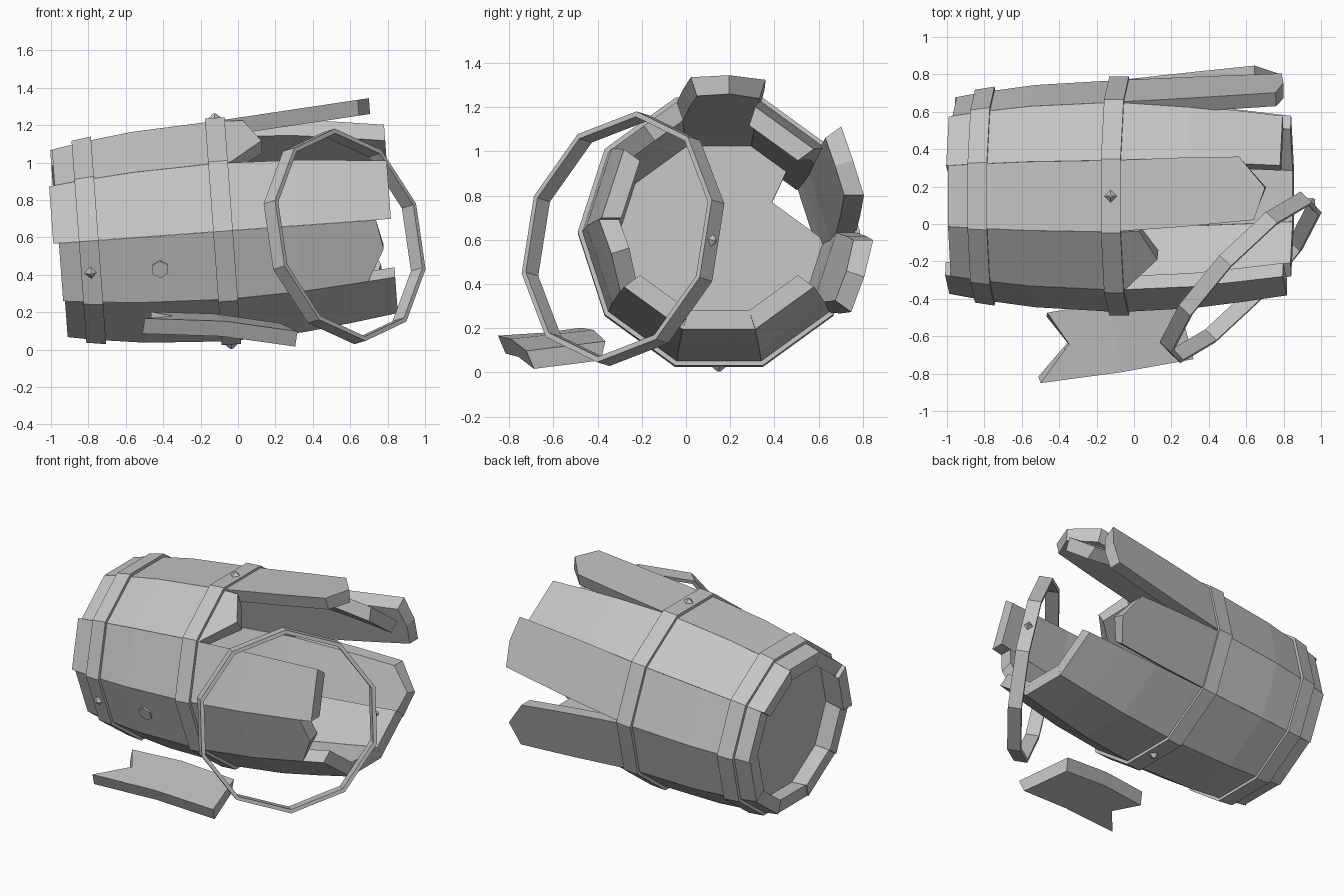
import bpy, bmesh
from math import sin, cos, tan, pi, radians
from mathutils import Matrix, Vector

cube = bpy.data.objects.get("Cube")
if cube:
    bpy.data.objects.remove(cube)

grey = bpy.data.materials.new("plain_grey")
grey.use_nodes = True
colour = (0.55, 0.55, 0.55, 1)
grey.diffuse_color = colour
grey.node_tree.nodes["Principled BSDF"].inputs["Base Color"].default_value = colour

SIDES = 10
HALF = pi / SIDES
THICK = 0.085

# The barrel lies along x and tips up slightly toward its open end
BARREL = Matrix.Translation((-0.08, 0.149, 0.633)) @ Matrix.Rotation(radians(-4.2), 4, 'Y')


def finish(name, bm, matrix):
    bmesh.ops.recalc_face_normals(bm, faces=bm.faces)
    mesh = bpy.data.meshes.new(name)
    bm.to_mesh(mesh)
    bm.free()
    mesh.transform(matrix)
    mesh.materials.append(grey)
    obj = bpy.data.objects.new(name, mesh)
    bpy.context.collection.objects.link(obj)
    return obj


PROFILE = [(-0.95, 0.49), (-0.72, 0.53), (-0.45, 0.565), (0, 0.59), (0.45, 0.567), (0.95, 0.498)]


def apothem(u):
    """Distance from the barrel axis to the middle of a stave at length u."""
    for (a, ra), (b, rb) in zip(PROFILE, PROFILE[1:]):
        if u <= b:
            return ra + (rb - ra) * (u - a) / (b - a)
    return PROFILE[-1][1]


def stave(name, angle, starts, ends, lift=None, swing=0, matrix=BARREL):
    """Curved plank; starts and ends give the length at both edges and the middle.
    A sprung plank lifts outward and swings sideways beyond the middle hoop."""
    a = radians(angle)
    normal = Vector((0, cos(a), sin(a)))
    side = Vector((0, -sin(a), cos(a)))
    inner_us = [u for u in (-0.72, -0.45, -0.1, 0, 0.4, 0.66)
                if max(starts) + 0.04 < u < min(ends) - 0.04]
    rows = [starts] + [(u, u, u) for u in inner_us] + [ends]
    bm = bmesh.new()
    skins = []
    for depth in (0, THICK):
        skin = []
        for row in rows:
            line = []
            for u, v in zip(row, (-1, 0, 1)):
                base = apothem(u)
                r = 0.59 + lift * u if lift and u > 0 else base
                across = (base - depth) * tan(HALF) * 0.998 * v + swing * max(u, 0)
                line.append(bm.verts.new(Vector((u, 0, 0)) + normal * (r - depth) + side * across))
            skin.append(line)
        skins.append(skin)
        for p, q in zip(skin, skin[1:]):
            for j in (0, 1):
                bm.faces.new((p[j], p[j + 1], q[j + 1], q[j]))
    outer, inner = skins
    # End and edge walls
    for i in (0, -1):
        for j in (0, 1):
            bm.faces.new((outer[i][j], outer[i][j + 1], inner[i][j + 1], inner[i][j]))
    for j in (0, 2):
        for i in range(len(rows) - 1):
            bm.faces.new((outer[i][j], outer[i + 1][j], inner[i + 1][j], inner[i][j]))
    return finish(name, bm, matrix)


def hoop(name, u, width, radii, thick, matrix=BARREL):
    """Ten-sided band around x, with a radius for each rim."""
    bm = bmesh.new()
    loops = []
    for du, r in ((-width / 2, radii[0]), (width / 2, radii[1]),
                  (width / 2, radii[1] - thick), (-width / 2, radii[0] - thick)):
        loops.append([bm.verts.new((u + du, r * cos(2 * HALF * k), r * sin(2 * HALF * k)))
                      for k in range(SIDES)])
    for i in range(4):
        p, q = loops[i], loops[(i + 1) % 4]
        for k in range(SIDES):
            n = (k + 1) % SIDES
            bm.faces.new((p[k], p[n], q[n], q[k]))
    return finish(name, bm, matrix)


def stud(name, u, angle, radius, sides, size, tip, height, matrix=BARREL):
    """Small peg standing out from a face at the given angle."""
    bm = bmesh.new()
    bmesh.ops.create_cone(bm, cap_ends=True, segments=sides, radius1=size, radius2=tip, depth=height)
    place = Matrix.Rotation(radians(angle), 4, 'X') @ Matrix.Translation((u, radius, 0))
    return finish(name, bm, matrix @ place @ Matrix.Rotation(-pi / 2, 4, 'X'))


def same(u):
    return (u, u, u)


# Staves: whole ones, sprung ones and snapped ones
stave("upper_back_stave", 54, same(-0.89), same(0.9))
stave("front_stave", 162, same(-0.91), same(0.9))
stave("lower_front_stave", 234, same(-0.87), same(0.9))
stave("bottom_stave", 270, same(-0.86), same(0.9))
stave("lower_back_stave", 306, same(-0.87), same(0.9))
stave("notched_front_stave", 198, same(-0.88), (0.82, 0.85, 0.755))
stave("snapped_upper_front_stave", 126, same(-0.88), (0.15, 0.24, 0.06))
stave("sprung_top_stave", 90, same(-0.88), (0.69, 0.83, 0.77), 0.075, -0.055)
stave("sprung_back_stave", 18, same(-0.87), (0.88, 0.9, 0.87), 0.075, 0.07)
stave("sprung_low_back_stave", 342, same(-0.88), (0.77, 0.83, 0.72), 0.14, -0.055)

# Broken piece lying on the ground in front
ground = (Matrix.Translation((-0.1, -0.605, 0.172)) @ Matrix.Rotation(radians(9), 4, 'Z')
          @ Matrix.Rotation(radians(5), 4, 'Y') @ Matrix.Rotation(radians(6), 4, 'X')
          @ Matrix.Translation((0, 0, -0.59)))
stave("loose_stave", 90, (-0.34, -0.25, -0.43), (0.36, 0.38, 0.4), matrix=ground)

# Head of the barrel, with a wedge broken out
bm = bmesh.new()
rim = [(0.47 * cos(radians(d)), 0.47 * sin(radians(d))) for d in range(72, 361, 36)]
rim += [(0.46, 0.03), (0.24, 0.19), (0.31, 0.34)]
face = bm.faces.new([bm.verts.new((-0.755, y, z)) for y, z in rim])
extruded = bmesh.ops.extrude_face_region(bm, geom=[face])
bmesh.ops.translate(bm, vec=(0.035, 0, 0),
                    verts=[g for g in extruded["geom"] if isinstance(g, bmesh.types.BMVert)])
finish("barrel_head", bm, BARREL)

# Hoops on the barrel
for name, u in (("end_hoop", -0.72), ("middle_hoop", 0.0)):
    rims = [(apothem(u + d) + 0.02) / cos(HALF) for d in (-0.05, 0.05)]
    hoop(name, u, 0.105, rims, 0.025)

# Fallen hoop leaning against the open end
axis = Vector((0.72, -0.67, 0.21)).normalized()
up = Vector((-0.115, 0.12, 0.585))
up = (up - axis * up.dot(axis)).normalized()
across = axis.cross(up)
leaning = Matrix.Translation((0.57, -0.285, 0.605)) @ Matrix((axis, up, across)).transposed().to_4x4()
hoop("fallen_hoop", 0, 0.085, (0.58, 0.58), 0.025, leaning)

# Rivets and bung
stud("end_hoop_rivet", -0.72, 198, 0.56, 4, 0.035, 0.008, 0.025)
stud("middle_hoop_top_rivet", 0.0, 90, 0.618, 4, 0.035, 0.008, 0.025)
stud("middle_hoop_bottom_rivet", 0.0, 270, 0.618, 4, 0.035, 0.008, 0.025)
stud("fallen_hoop_rivet", 0.0, -90, 0.563, 4, 0.03, 0.008, 0.025, leaning)
stud("bung", -0.35, 198, 0.572, 6, 0.048, 0.048, 0.02)
